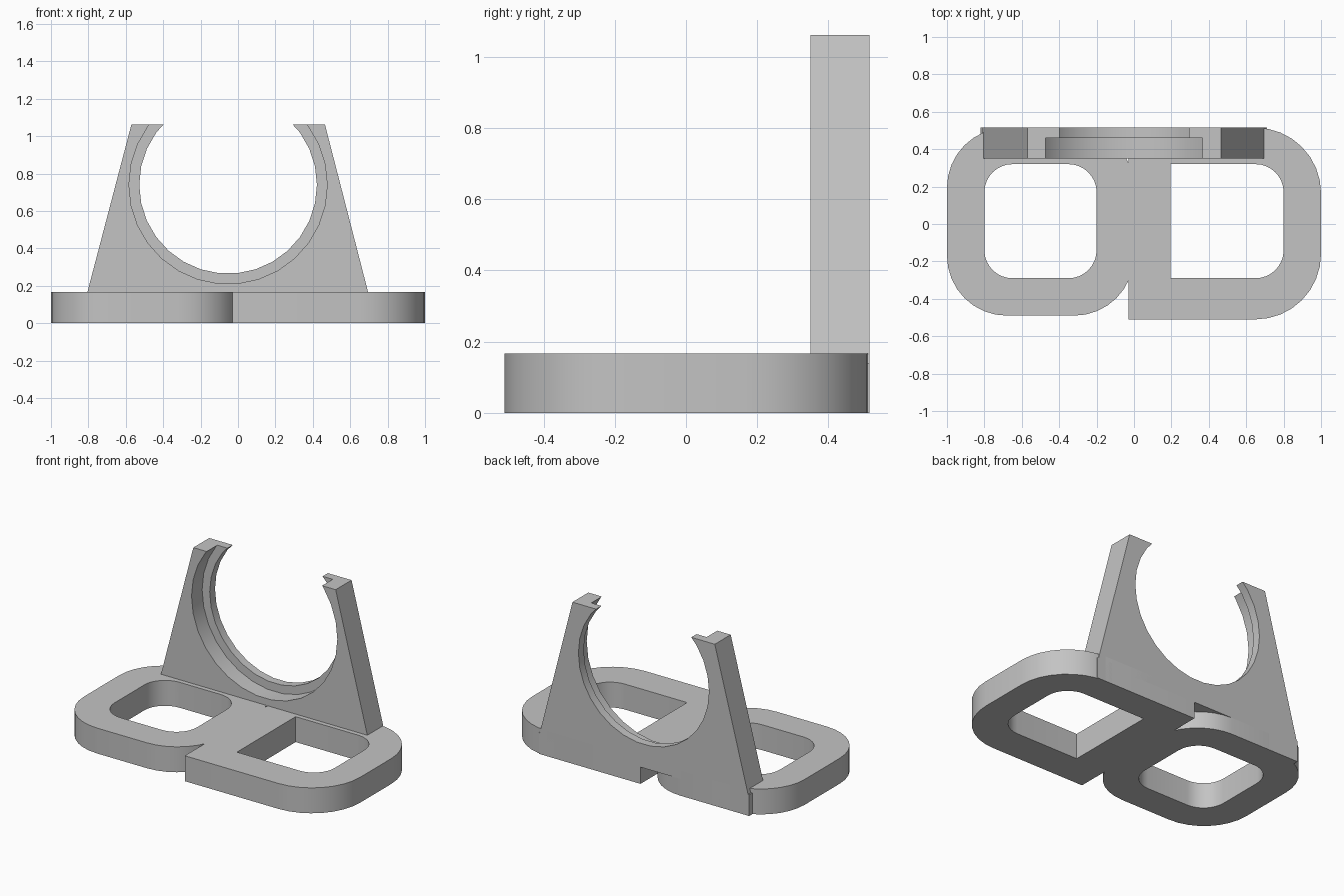
import bpy, bmesh, math

cube = bpy.data.objects.get("Cube")
if cube:
    bpy.data.objects.remove(cube, do_unlink=True)

grey = bpy.data.materials.new("plain_grey")
grey.use_nodes = True
grey.diffuse_color = (0.55, 0.55, 0.55, 1)
grey.node_tree.nodes["Principled BSDF"].inputs["Base Color"].default_value = (0.55, 0.55, 0.55, 1)


def rounded(x0, x1, y0, y1, r_left, r_right, steps=8):
    """Counter-clockwise rectangle outline with its own radius for each end."""
    pts = []
    corners = [(x1, y1, r_right, -1, -1), (x0, y1, r_left, 1, -1),
               (x0, y0, r_left, 1, 1), (x1, y0, r_right, -1, 1)]
    for q, (x, y, r, sx, sy) in enumerate(corners):
        if r == 0:
            pts.append((x, y))
            continue
        for i in range(steps + 1):
            a = (q + i / steps) * math.pi / 2
            pts.append((x + sx * r + r * math.cos(a), y + sy * r + r * math.sin(a)))
    return pts


def circle(cx, cz, r, sides=30):
    return [(cx + r * math.cos(2 * math.pi * i / sides),
             cz + r * math.sin(2 * math.pi * i / sides)) for i in range(sides)]


def prism(name, pts, lo, hi, axis="z"):
    """Extrude a flat outline along z, or along y for outlines drawn in xz."""
    bm = bmesh.new()
    place = (lambda p, h: (p[0], p[1], h)) if axis == "z" else (lambda p, h: (p[0], h, p[1]))
    face = bm.faces.new([bm.verts.new(place(p, lo)) for p in pts])
    moved = bmesh.ops.extrude_face_region(bm, geom=[face])["geom"]
    offset = (0, 0, hi - lo) if axis == "z" else (0, hi - lo, 0)
    bmesh.ops.translate(bm, vec=offset, verts=[v for v in moved if isinstance(v, bmesh.types.BMVert)])
    bmesh.ops.recalc_face_normals(bm, faces=bm.faces)
    mesh = bpy.data.meshes.new(name)
    bm.to_mesh(mesh)
    bm.free()
    mesh.materials.append(grey)
    obj = bpy.data.objects.new(name, mesh)
    bpy.context.collection.objects.link(obj)
    return obj


def activate(obj):
    bpy.ops.object.select_all(action="DESELECT")
    obj.select_set(True)
    bpy.context.view_layer.objects.active = obj


def combine(obj, other, operation):
    activate(obj)
    mod = obj.modifiers.new(operation.lower(), "BOOLEAN")
    mod.operation = operation
    mod.solver = "EXACT"
    mod.object = other
    bpy.ops.object.modifier_apply(modifier=mod.name)
    bpy.data.objects.remove(other, do_unlink=True)


BASE_TOP = 0.167
BACK = 0.515

# Base: a loop with one square end joined to a fully rounded loop
base = prism("base_loops", rounded(-0.03, 1.0, -0.51, BACK, 0, 0.35), 0, BASE_TOP)
round_loop = prism("round_loop", rounded(-1.0, 0.0, -0.49, BACK, 0.32, 0.32), 0, BASE_TOP)
combine(base, round_loop, "UNION")
for hole in (rounded(0.195, 0.8, -0.29, 0.32, 0, 0.15),
             rounded(-0.8, -0.2, -0.29, 0.32, 0.15, 0.15)):
    combine(base, prism("hole_cutter", hole, -0.1, 0.3), "DIFFERENCE")

# Upright: tapered plate bridging the gap at the back of the loops
upright = prism("upright_cradle",
                [(-0.82, 0.11), (0.71, 0.11), (0.465, 1.062), (-0.57, 1.062)],
                0.35, BACK, "y")

# Stepped round opening, wider at the front than at the back
combine(upright, prism("front_bore", circle(-0.053, 0.74, 0.53), 0.2, 0.46, "y"), "DIFFERENCE")
combine(upright, prism("back_bore", circle(-0.053, 0.74, 0.475), 0.3, 0.7, "y"), "DIFFERENCE")

# Small feet squaring off the back corners beneath the upright
feet = [prism("left_foot", rounded(0.6, 0.71, 0.42, BACK, 0, 0), 0, 0.14),
        prism("right_foot", rounded(-0.82, -0.6, 0.42, BACK, 0, 0), 0, 0.14)]

for part in (base, upright, *feet):
    activate(part)
    bpy.ops.object.shade_smooth_by_angle(angle=math.radians(25))
